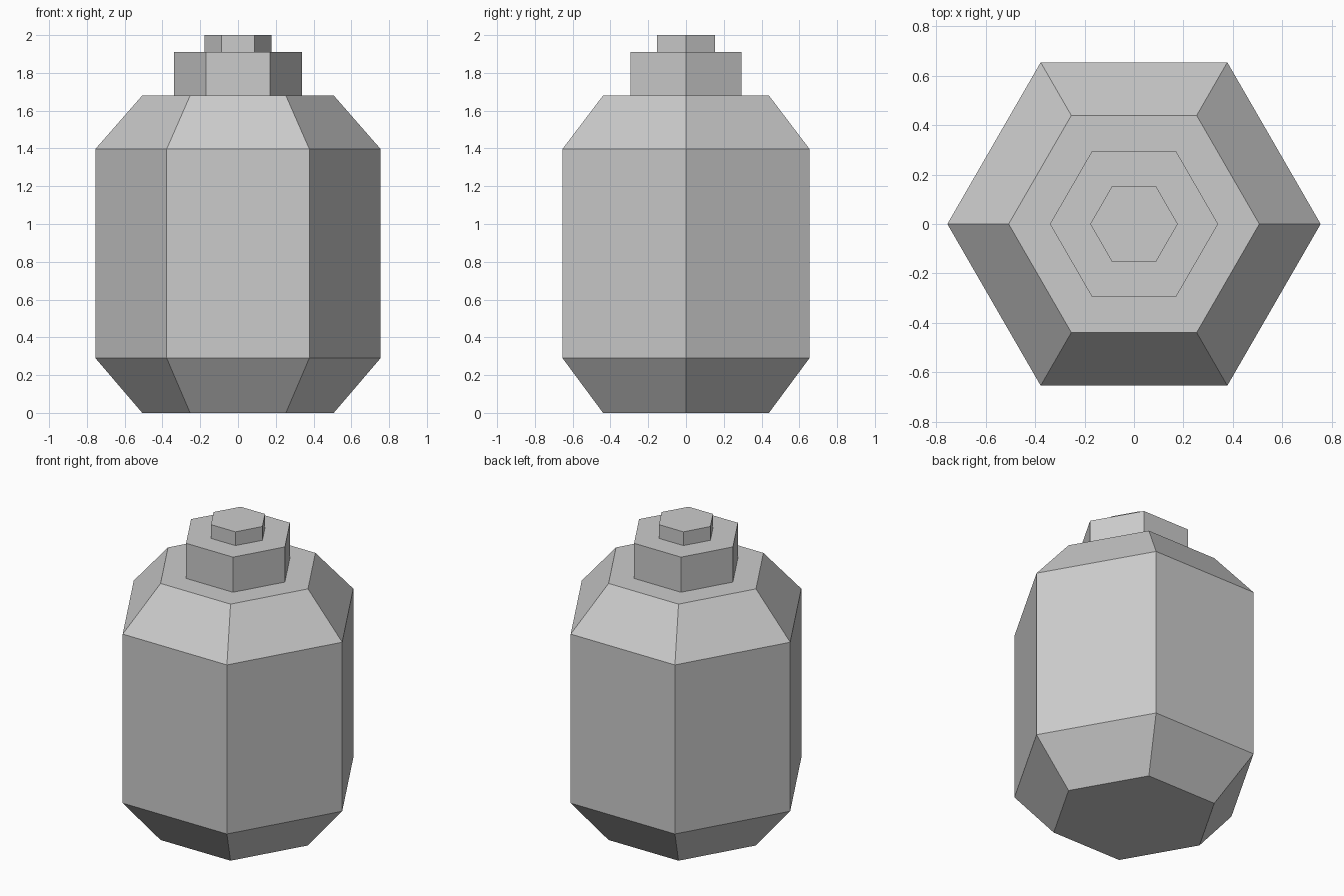
import bpy
import bmesh
from math import cos, sin, tau

SIDES = 6

default_cube = bpy.data.objects.get("Cube")
if default_cube:
    bpy.data.objects.remove(default_cube, do_unlink=True)

# Plain grey shared by every part
grey = bpy.data.materials.new("plain_grey")
grey.use_nodes = True
colour = (0.6, 0.6, 0.6, 1.0)
grey.diffuse_color = colour
grey.node_tree.nodes["Principled BSDF"].inputs["Base Color"].default_value = colour


def hex_solid(name, profile):
    """Closed flat-faced hexagonal solid from (radius, height) rings."""
    bm = bmesh.new()
    rings = [[bm.verts.new((r * cos(tau * i / SIDES), r * sin(tau * i / SIDES), z))
              for i in range(SIDES)] for r, z in profile]
    for low, high in zip(rings, rings[1:]):
        for i in range(SIDES):
            j = (i + 1) % SIDES
            bm.faces.new((low[i], low[j], high[j], high[i]))
    bm.faces.new(rings[0][::-1])
    bm.faces.new(rings[-1])
    mesh = bpy.data.meshes.new(name)
    bm.to_mesh(mesh)
    bm.free()
    mesh.materials.append(grey)
    obj = bpy.data.objects.new(name, mesh)
    bpy.context.collection.objects.link(obj)
    return obj


# Body with sloped base and shoulders
hex_solid("body", [(0.507, 0), (0.755, 0.29), (0.755, 1.397), (0.507, 1.68)])
# Neck collar
hex_solid("neck", [(0.34, 1.68), (0.34, 1.91)])
# Small cap on top
hex_solid("cap", [(0.177, 1.91), (0.177, 2.0)])
